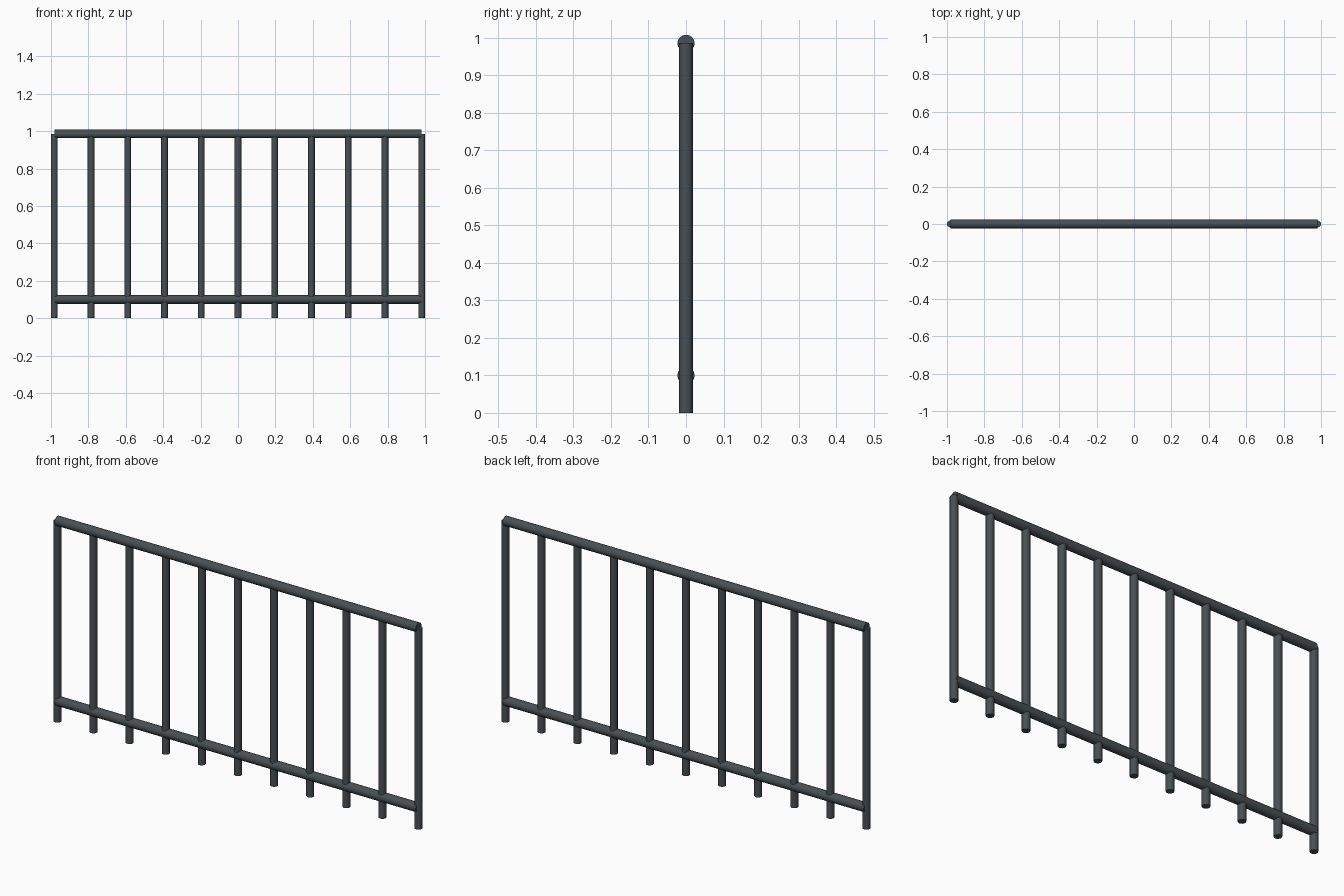
import bpy
import math

cube = bpy.data.objects.get("Cube")
if cube:
    bpy.data.objects.remove(cube, do_unlink=True)

# Dark painted metal
metal = bpy.data.materials.new("dark_slate_metal")
metal.use_nodes = True
colour = (0.065, 0.08, 0.088, 1)
metal.diffuse_color = colour
metal.node_tree.nodes["Principled BSDF"].inputs["Base Color"].default_value = colour

HALF = 0.982
POSTS = 11
TOP = 0.985


def bar(name, radius, length, location, rotation=(0, 0, 0)):
    bpy.ops.mesh.primitive_cylinder_add(vertices=16, radius=radius, depth=length,
                                        location=location, rotation=rotation)
    obj = bpy.context.object
    obj.name = name
    obj.data.materials.append(metal)
    bpy.ops.object.shade_smooth_by_angle(angle=math.radians(40))


# Upright balusters
for i in range(POSTS):
    x = -HALF + 2 * HALF * i / (POSTS - 1)
    bar(f"baluster_{i + 1}", 0.018, TOP, (x, 0, TOP / 2))

# Horizontal rails
for name, z in (("bottom_rail", 0.1), ("top_rail", TOP)):
    bar(name, 0.023, 2 * HALF, (0, 0, z), (0, math.pi / 2, 0))
